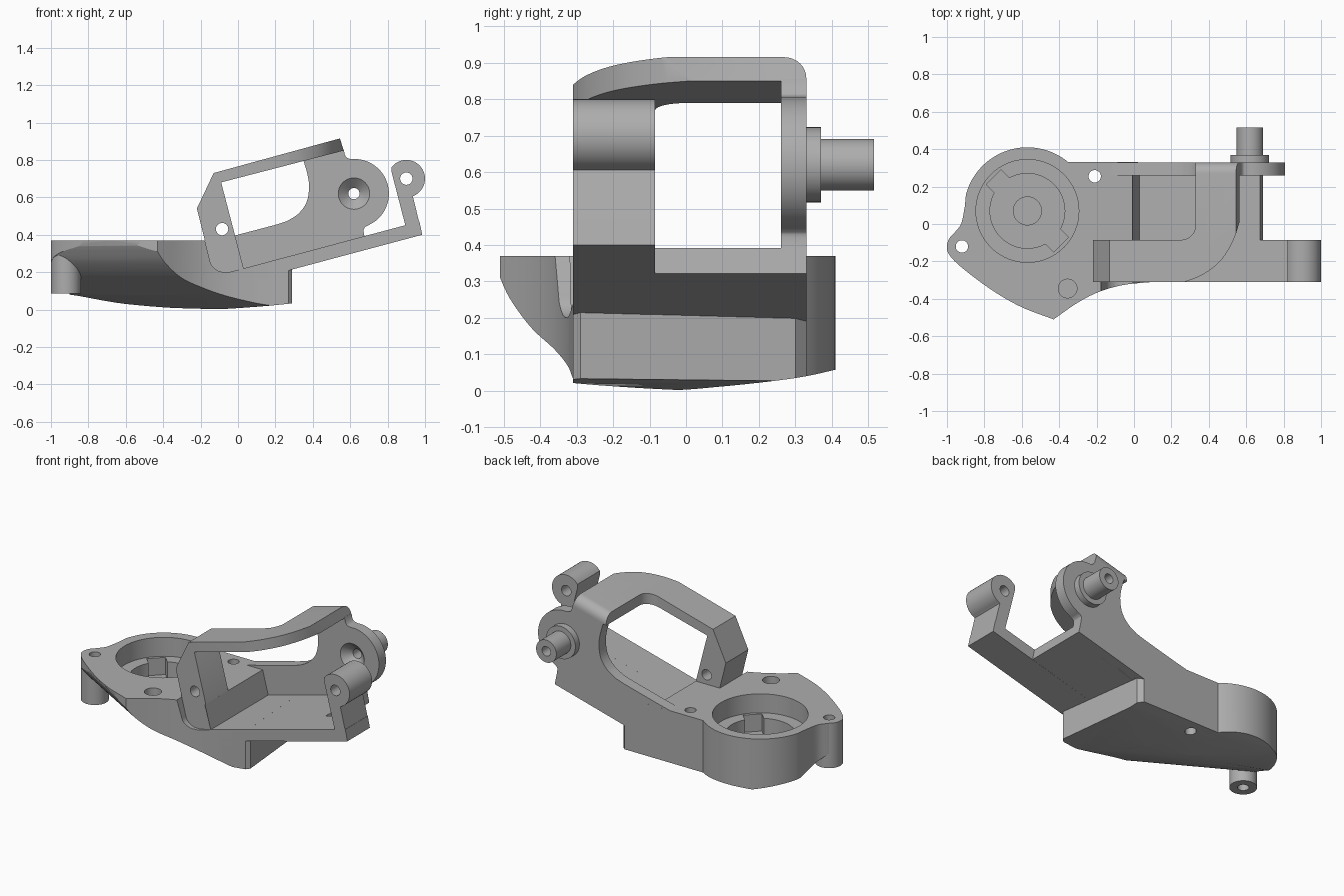
import bpy, bmesh
from math import radians, cos, sin
from mathutils import Vector

if "Cube" in bpy.data.objects:
    bpy.data.objects.remove(bpy.data.objects["Cube"])

grey = bpy.data.materials.new("plain grey")
grey.use_nodes = True
grey.diffuse_color = (0.42, 0.42, 0.42, 1)
grey.node_tree.nodes["Principled BSDF"].inputs["Base Color"].default_value = grey.diffuse_color

X, Y, Z = Vector((1, 0, 0)), Vector((0, 1, 0)), Vector((0, 0, 1))
FRONT, BACK, INNER, WALL = -0.31, 0.33, -0.085, 0.26


def arc(cx, cy, r, a, b, n=24):
    """Points along an arc, angles in degrees."""
    return [(cx + r * cos(radians(a + (b - a) * i / n)),
             cy + r * sin(radians(a + (b - a) * i / n))) for i in range(n + 1)]


def circle(cx, cy, r, n=48):
    return arc(cx, cy, r, 0, 360, n)[:-1]


def spline(pts, n=6):
    """Smooth curve through the given points."""
    p = [Vector(q) for q in pts]
    p = [2 * p[0] - p[1]] + p + [2 * p[-1] - p[-2]]
    out = []
    for a, b, c, d in zip(p, p[1:], p[2:], p[3:]):
        for i in range(n):
            t = i / n
            out.append(tuple(b + 0.5 * t * (c - a + t * (2*a - 5*b + 4*c - d + t * (3*(b - c) + d - a)))))
    return out + [tuple(pts[-1])]


def prism(name, pts, lo, hi, u=X, v=Z, w=Y, origin=Vector(), round_edge=None):
    """Profile in the u-v plane, extruded along w from lo to hi."""
    bm = bmesh.new()
    rings = [[bm.verts.new(origin + u * a + v * b + w * h) for a, b in pts] for h in (lo, hi)]
    for r in rings:
        bm.faces.new(r)
    n = len(pts)
    for i in range(n):
        j = (i + 1) % n
        bm.faces.new((rings[0][i], rings[0][j], rings[1][j], rings[1][i]))
    if round_edge:
        i, size = round_edge
        edge = bm.edges.get((rings[1][i], rings[1][i + 1]))
        bmesh.ops.bevel(bm, geom=[edge], offset=size, segments=8, profile=0.5, affect='EDGES')
    bmesh.ops.recalc_face_normals(bm, faces=bm.faces)
    me = bpy.data.meshes.new(name)
    bm.to_mesh(me)
    bm.free()
    me.materials.append(grey)
    ob = bpy.data.objects.new(name, me)
    bpy.context.collection.objects.link(ob)
    return ob


def upright(name, pts, lo, hi):
    return prism(name, pts, lo, hi, X, Y, Z)


def boolean(ob, cutter, op='DIFFERENCE'):
    """Apply a boolean and discard the cutter."""
    mod = ob.modifiers.new("cut", 'BOOLEAN')
    mod.object, mod.operation, mod.solver = cutter, op, 'EXACT'
    bpy.context.view_layer.update()
    me = bpy.data.meshes.new_from_object(ob.evaluated_get(bpy.context.evaluated_depsgraph_get()))
    ob.modifiers.clear()
    ob.data = me
    bpy.data.objects.remove(cutter)


# Base body: plan outline
cx, cy = -0.57, 0.07
outline = arc(cx, cy, 0.34, 50, 165, 40)
outline += spline([(-0.905, 0.09), (-0.925, 0.0), (-0.97, -0.06), (-1.0, -0.12), (-0.98, -0.175),
                   (-0.9, -0.25), (-0.75, -0.36), (-0.6, -0.445), (-0.43, -0.51)])
outline += spline([(-0.43, -0.51), (-0.3, -0.42), (-0.18, -0.36), (-0.05, -0.325), (0.1, FRONT)])[1:]
outline += [(0.27, FRONT), (0.29, -0.29), (0.23, 0.3), (0.2, BACK)]
base = upright("base_body", outline, -0.1, 0.37)

# Base body: hull-like underside from three crossing profiles
keel = spline([(-0.035, 0.37), (0.0, 0.31), (0.05, 0.245), (0.14, 0.17), (0.25, 0.115),
               (0.36, 0.065), (0.48, 0.02), (0.6, 0.0)]) + [(1.4, 0.0), (1.4, 0.5), (-0.035, 0.5)]
boolean(base, prism("keel", keel, -2, 2, Vector((0.498, 0.867, 0)), Z, Vector((0.867, -0.498, 0)),
                    Vector((-0.43, -0.51, 0))), 'INTERSECT')
length = spline([(-1.1, 0.09), (-0.9, 0.08), (-0.6, 0.03), (-0.2, 0.002), (0.1, 0.015), (0.4, 0.045)])
boolean(base, prism("length", length + [(0.4, 0.5), (-1.1, 0.5)], -1, 1), 'INTERSECT')
width = spline([(-0.6, 0.0), (-0.1, 0.0), (0.1, 0.012), (0.3, 0.035), (0.42, 0.06)])
boolean(base, prism("width", width + [(0.42, 0.5), (-0.6, 0.5)], -2, 2, Y, Z, X), 'INTERSECT')

# Stepped round socket with two key slots
boolean(base, upright("recess", circle(cx, cy, 0.275, 64), 0.25, 0.5))
boolean(base, upright("bore", circle(cx, cy, 0.2, 64), 0.14, 0.45))
for a in (135, -45):
    d = Vector((cos(radians(a)), sin(radians(a)), 0))
    slot = [(0.15, -0.055), (0.255, -0.055), (0.255, 0.055), (0.15, 0.055)]
    boolean(base, prism("slot", slot, 0.141, 0.4, d, Z.cross(d), Z, Vector((cx, cy, 0))))
boolean(base, upright("centre_hole", circle(cx, cy, 0.075), 0.08, 0.3))
boolean(base, upright("blind_hole", circle(-0.355, -0.345, 0.05), 0.22, 0.5))
boolean(base, upright("rear_hole", circle(-0.21, 0.255, 0.033), -0.2, 0.5))

# Room for the tilted frame
boolean(base, prism("cradle", [(0.03, 0.22), (0.5, 0.346), (0.5, 0.7), (-0.095, 0.7)], -0.6, WALL))
post = [(-0.22, 0.54), (-0.13, 0.73), (-0.09, 0.68), (0.03, 0.22)]
post += spline([(-0.05, 0.2), (-0.1, 0.205), (-0.14, 0.235), (-0.155, 0.28)])
boolean(base, prism("post_groove", post, -0.7, FRONT))

# Corner lug
lug = upright("corner_lug", circle(-0.92, -0.12, 0.08), 0.085, 0.37)
for ob in (base, lug):
    boolean(ob, upright("lug_hole", circle(-0.92, -0.12, 0.033), -0.2, 0.5))

# Front post of the frame
front_post = prism("front_post", post, FRONT, INNER)
boolean(front_post, prism("post_hole", circle(-0.085, 0.43, 0.033), -1, 1))

# Frame floor, longer at the front than at the back
prism("floor_front", [(0.0, 0.137), (0.985, 0.4), (0.97, 0.471), (0.0, 0.212)], FRONT, INNER)
prism("floor_back", [(0.0, 0.137), (0.69, 0.322), (0.675, 0.392), (0.0, 0.212)], INNER, BACK)

# Clip arm with a rounded, drilled head
clip = [(0.985, 0.4), (0.935, 0.605)] + arc(0.9, 0.7, 0.1, -68, 142) + [(0.82, 0.74), (0.9, 0.43)]
clip_arm = prism("clip_arm", clip, FRONT, INNER)
boolean(clip_arm, prism("clip_hole", circle(0.9, 0.7, 0.033), -1, 1))

# Top bar sweeping from the front post to the rear wall
bar = prism("top_bar", [(-0.13, 0.73), (0.545, 0.915), (0.565, 0.85), (-0.09, 0.68)],
            FRONT, BACK, round_edge=(0, 0.06))
sweep = spline([(0.24, -0.32), (0.36, -0.275), (0.46, -0.2), (0.53, -0.09), (0.57, 0.03)])
sweep += [(0.57, 0.5), (0.33, 0.5)] + arc(0.25, -0.005, 0.08, 0, -90, 10) + [(-0.3, INNER), (-0.3, -0.32)]
boolean(bar, upright("sweep", sweep, 0, 2), 'INTERSECT')

# Rear wall with the window edge and the round pivot ear
wall = [(-0.16, 0.36), (-0.02, 0.395), (0.2, 0.453)]
wall += spline([(0.26, 0.472), (0.32, 0.51), (0.365, 0.57), (0.38, 0.65), (0.372, 0.72), (0.35, 0.797)])
wall += [(0.565, 0.855)] + spline([(0.572, 0.825), (0.585, 0.81), (0.61, 0.804)])
wall += arc(0.622, 0.62, 0.185, 88, -55, 32)
wall += spline([(0.705, 0.455), (0.68, 0.44), (0.672, 0.415), (0.69, 0.322)])
wall += [(0.0, 0.137), (-0.16, 0.137)]
rear_wall = prism("rear_wall", wall, WALL, BACK)

# Hollow pivot pin and collar, countersunk on the inside
px, pz = 0.62, 0.62
collar = prism("pivot_collar", circle(px, pz, 0.103), BACK - 0.005, 0.37)
pin = prism("pivot_pin", circle(px, pz, 0.071), 0.35, 0.515)
for ob in (rear_wall, collar, pin):
    boolean(ob, prism("pivot_hole", circle(px, pz, 0.03), -1, 1))
sink = prism("countersink", circle(px, pz, 0.085), WALL - 0.001, 0.31)
for v in sink.data.vertices:
    if v.co.y > 0.3:
        v.co.x = px + (v.co.x - px) * 0.35
        v.co.z = pz + (v.co.z - pz) * 0.35
boolean(rear_wall, sink)

# Smooth the curved faces and keep the edges sharp
bpy.ops.object.select_all(action='DESELECT')
for ob in bpy.context.collection.objects:
    if ob.type == 'MESH' and grey.name in ob.data.materials:
        ob.select_set(True)
        bpy.context.view_layer.objects.active = ob
bpy.ops.object.shade_smooth_by_angle(angle=radians(30))
